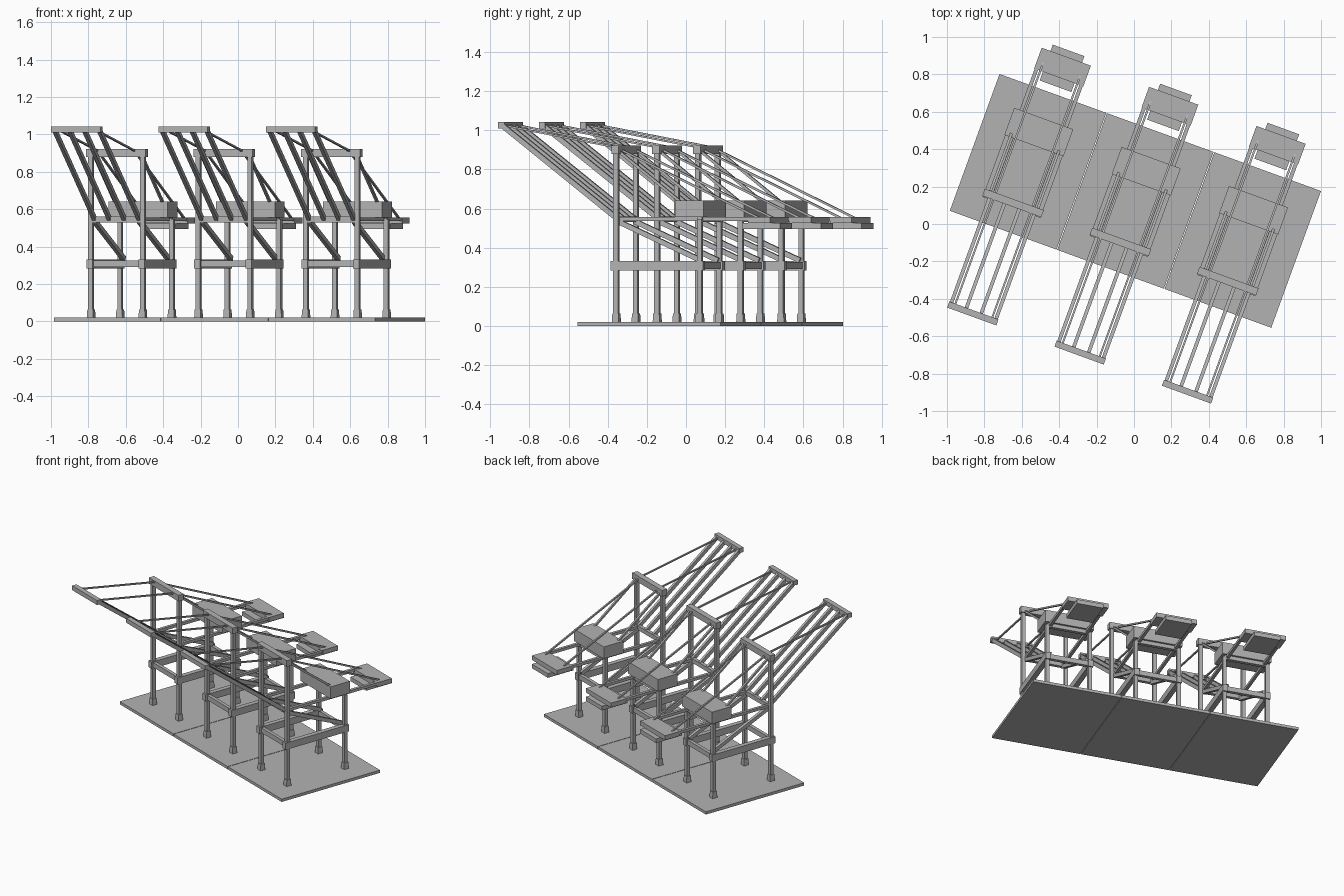
import bpy, bmesh, math
from mathutils import Matrix, Vector

cube = bpy.data.objects.get("Cube")
if cube:
    bpy.data.objects.remove(cube, do_unlink=True)

grey = bpy.data.materials.new("painted_grey")
grey.use_nodes = True
colour = (0.45, 0.45, 0.45, 1)
grey.diffuse_color = colour
for node in grey.node_tree.nodes:
    if node.type == 'BSDF_PRINCIPLED':
        node.inputs["Base Color"].default_value = colour

# The row of cranes is turned on the ground; x runs along the quay, y inland
SPACING = 0.611
row = Matrix.Translation((0.0075, 0.1235, 0)) @ Matrix.Rotation(math.radians(-20), 4, 'Z')
parts = {}


def hull(bm, corners):
    """Six-sided solid from a bottom ring and a top ring of four corners."""
    v = [bm.verts.new(c) for c in corners]
    bm.faces.new(v[:4])
    bm.faces.new(v[4:])
    for i in range(4):
        j = (i + 1) % 4
        bm.faces.new((v[i], v[j], v[4 + j], v[4 + i]))


def get(name):
    return parts.setdefault(name, bmesh.new())


RING = ((-1, -1), (1, -1), (1, 1), (-1, 1))


def box(name, x, y, z, taper=1.0):
    """Box from (min, max) ranges, with an optional narrower top."""
    cx, cy = sum(x) / 2, sum(y) / 2
    hx, hy = (x[1] - x[0]) / 2, (y[1] - y[0]) / 2
    hull(get(name), [(cx + sx * hx * s, cy + sy * hy * s, h)
                     for h, s in zip(z, (1, taper)) for sx, sy in RING])


def beam(name, x, a, b, width, depth):
    """Square bar in a plane of constant x, from a to b given as (y, z)."""
    a, b = Vector((x, *a)), Vector((x, *b))
    side = Vector((width / 2, 0, 0))
    up = (b - a).normalized().cross(Vector((1, 0, 0))) * depth / 2
    hull(get(name), [p + side * sx + up * sy for p in (a, b) for sx, sy in RING])


LEG_X, FRONT, BACK = 0.147, -0.234, 0.22
BOOM_X, RAIL_Z, TIP = 0.127, 0.547, (-0.862, 1.025)

# Ground slab under each crane
half = SPACING / 2 - 0.002
box("ground_slab", (-half, half), (-0.389, 0.389), (0, 0.02))

for s in (-1, 1):
    # Legs with feet
    for y, top in ((FRONT, 0.915), (BACK, RAIL_Z)):
        x = s * LEG_X
        box("legs", (x - 0.0125, x + 0.0125), (y - 0.0125, y + 0.0125), (0.02, top))
        box("feet", (x - 0.019, x + 0.019), (y - 0.019, y + 0.019), (0.01, 0.065), 0.85)
    # Low side beams, rails and braces
    beam("side_beams", s * LEG_X, (FRONT - 0.025, 0.308), (BACK + 0.022, 0.308), 0.034, 0.048)
    beam("rails", s * BOOM_X, (FRONT, RAIL_Z), (0.55, RAIL_Z), 0.02, 0.02)
    beam("lower_braces", s * BOOM_X, (FRONT, 0.535), (BACK, 0.335), 0.022, 0.026)
    beam("upper_braces", s * 0.135, (FRONT, 0.9), (BACK, 0.55), 0.014, 0.014)
    # Stays to the counterweight and the boom tip
    beam("rear_stays", s * 0.105, (FRONT, 0.905), (0.53, 0.55), 0.011, 0.011)
    beam("front_stays", s * 0.105, (FRONT, 0.91), TIP, 0.01, 0.01)
    # Raised boom bars
    for x in (BOOM_X, BOOM_X / 3):
        beam("boom_bars", s * x, (FRONT, RAIL_Z), TIP, 0.019, 0.026)

# Cross beams of the frame
for y in (FRONT, BACK):
    box("low_cross_beams", (-LEG_X, LEG_X), (y - 0.012, y + 0.012), (0.292, 0.326))
    box("rail_cross_beams", (-LEG_X, LEG_X), (y - 0.012, y + 0.012), (0.53, 0.56))
box("portal_head", (-0.168, 0.168), (FRONT - 0.02, FRONT + 0.02), (0.878, 0.922))
box("boom_tip", (-0.14, 0.14), (-0.88, -0.846), (1.01, 1.042))

# Machine house and counterweights
box("machine_house", (-0.168, 0.168), (0.092, 0.246), (0.557, 0.642))
box("counterweight", (-0.14, 0.14), (0.48, 0.598), (0.525, 0.557))
box("lower_counterweight", (-0.09, 0.09), (0.43, 0.634), (0.495, 0.525))

# Place three copies sharing their meshes
for name, bm in parts.items():
    bmesh.ops.recalc_face_normals(bm, faces=bm.faces)
    mesh = bpy.data.meshes.new(name)
    bm.to_mesh(mesh)
    bm.free()
    mesh.materials.append(grey)
    for i, place in enumerate(("right", "middle", "left")):
        obj = bpy.data.objects.new(f"{place}_{name}", mesh)
        obj.matrix_world = row @ Matrix.Translation(((i - 1) * SPACING, 0, 0))
        bpy.context.scene.collection.objects.link(obj)
